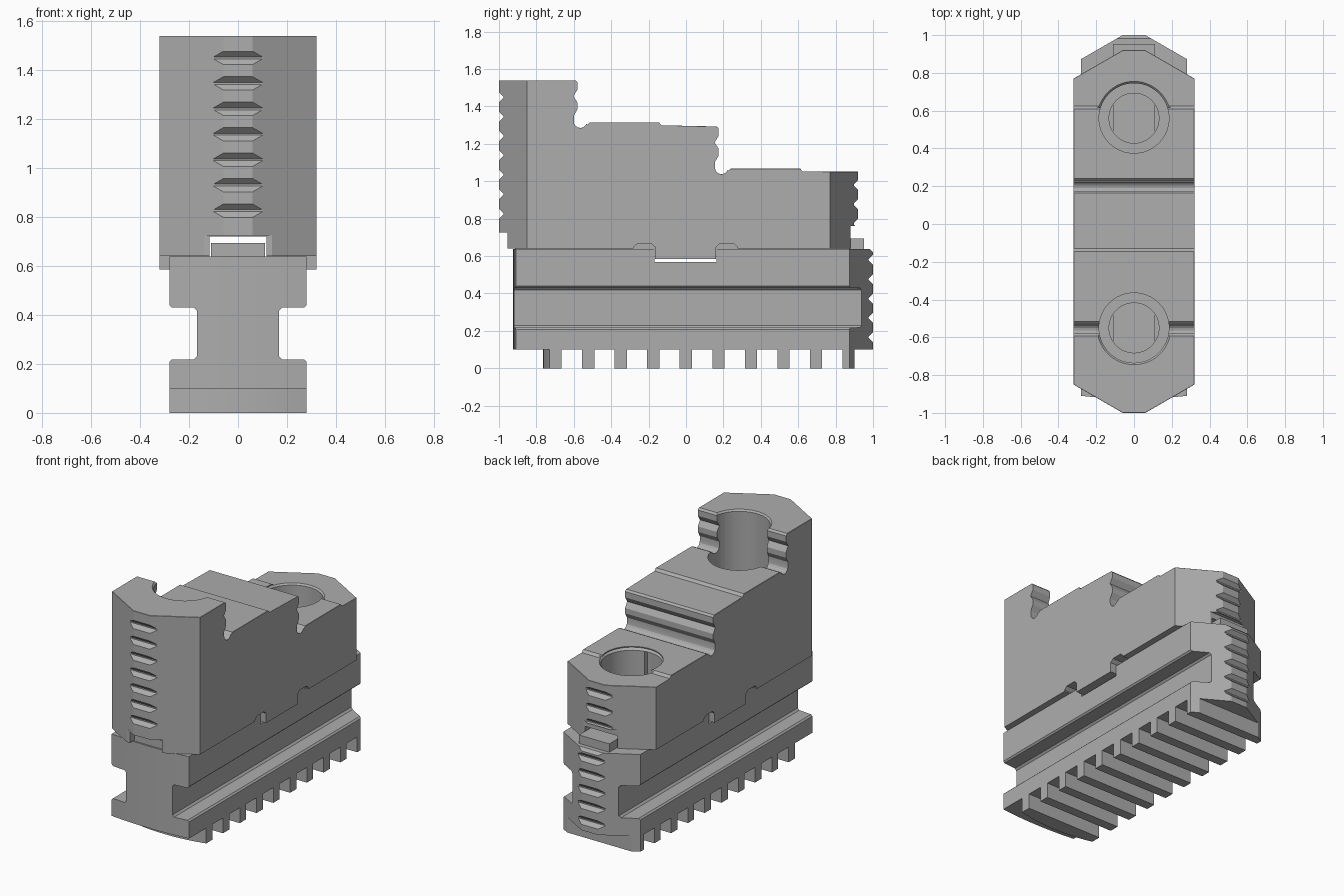
import bpy, bmesh, math
from mathutils import Vector

cube = bpy.data.objects.get("Cube")
if cube:
    bpy.data.objects.remove(cube)

steel = bpy.data.materials.new("steel_grey")
steel.use_nodes = True
GREY = (0.42, 0.42, 0.42, 1)
steel.diffuse_color = GREY
steel.node_tree.nodes["Principled BSDF"].inputs["Base Color"].default_value = GREY


def prism(name, pts, axis, lo, hi):
    """Extrude a 2D outline: axis x takes (y, z), y takes (x, z), z takes (x, y)."""
    place = {"x": lambda a, b, t: (t, a, b),
             "y": lambda a, b, t: (a, t, b),
             "z": lambda a, b, t: (a, b, t)}[axis]
    bm = bmesh.new()
    face = bm.faces.new([bm.verts.new(place(a, b, lo)) for a, b in pts])
    ext = bmesh.ops.extrude_face_region(bm, geom=[face])
    moved = [g for g in ext["geom"] if isinstance(g, bmesh.types.BMVert)]
    bmesh.ops.translate(bm, verts=moved, vec=Vector(place(0, 0, hi - lo)))
    bmesh.ops.recalc_face_normals(bm, faces=bm.faces)
    return finish(name, bm)


def finish(name, bm):
    me = bpy.data.meshes.new(name)
    bm.to_mesh(me)
    bm.free()
    me.materials.append(steel)
    ob = bpy.data.objects.new(name, me)
    bpy.context.scene.collection.objects.link(ob)
    return ob


def box(x, y, z):
    return prism("cutter", [(x[0], y[0]), (x[1], y[0]), (x[1], y[1]), (x[0], y[1])], "z", *z)


def cone(x, y, r1, r2, z1, z2):
    bm = bmesh.new()
    bmesh.ops.create_cone(bm, cap_ends=True, segments=64, radius1=r1, radius2=r2, depth=z2 - z1)
    bmesh.ops.translate(bm, verts=bm.verts, vec=(x, y, (z1 + z2) / 2))
    return finish("cutter", bm)


def combine(ob, tool, op="DIFFERENCE"):
    mod = ob.modifiers.new("cut", "BOOLEAN")
    mod.operation, mod.solver, mod.object = op, "EXACT", tool
    bpy.context.view_layer.objects.active = ob
    bpy.ops.object.modifier_apply(modifier=mod.name)
    bpy.data.objects.remove(tool)


def mirrored(half):
    """Close a half outline (x >= 0, bottom to top) across x = 0."""
    return half + [(-x, v) for x, v in reversed(half)]


def serrate(ob, y, inward, heights):
    """Cut horizontal V grooves into a nose face."""
    for z in heights:
        out = y - inward * 0.02
        tip = y + inward * 0.023
        combine(ob, prism("cutter", [(out, z - 0.047), (tip, z - 0.004), (tip, z + 0.004), (out, z + 0.047)],
                          "x", -0.5, 0.5))


# Top jaw: stepped side profile with ridged step faces and round relief grooves
profile = [(-1, 0.64), (-1, 1.54)]
for dy, dz in ((0, 0), (0.755, -0.247)):
    step = [(-0.592, 1.54), (-0.58, 1.528), (-0.58, 1.49), (-0.602, 1.455), (-0.58, 1.42),
            (-0.58, 1.385), (-0.6, 1.35)]
    for i in range(9):
        a = math.pi * (1 + i / 8)
        step.append((-0.565 + 0.035 * math.cos(a), 1.32 + 0.035 * math.sin(a)))
    step[-1] = (-0.527, 1.303)
    step += [(-0.515, 1.315), (-0.145, 1.315), (-0.13, 1.299)]
    profile += [(y + dy, z + dz) for y, z in step]
profile += [(0.92, 1.052), (0.92, 0.64), (0.16, 0.64), (0.16, 0.585), (-0.165, 0.585), (-0.165, 0.64)]
top_jaw = prism("top_jaw", profile, "x", -0.32, 0.32)

outline = mirrored([(0.06, -1), (0.32, -0.85), (0.32, 0.77), (0.06, 0.92)])
combine(top_jaw, prism("cutter", outline, "z", 0, 2), "INTERSECT")

# Chamfer along the outer top rim
bm = bmesh.new()
bm.from_mesh(top_jaw.data)
rim = []
for e in bm.edges:
    if len(e.link_faces) != 2:
        continue
    up, side = sorted((f.normal for f in e.link_faces), key=lambda n: -n.z)
    mid = (e.verts[0].co + e.verts[1].co) / 2
    if up.z > 0.9 and abs(side.z) < 0.1 and (abs(side.x) > 0.3 or abs(mid.y) > 0.9):
        rim.append(e)
bmesh.ops.bevel(bm, geom=rim, offset=0.012, segments=1, affect="EDGES", clamp_overlap=True)
bm.to_mesh(top_jaw.data)
bm.free()

# Counterbored screw holes with a chamfered mouth
for y, top in ((-0.55, 1.54), (0.56, 1.052)):
    combine(top_jaw, cone(0, y, 0.185, 0.185, 0.86, 1.7))
    combine(top_jaw, cone(0, y, 0.18, 0.205, top - 0.015, top + 0.01))
    combine(top_jaw, cone(0, y, 0.132, 0.132, 0.5, 0.95))

# Guide slot, nose undercuts and key reliefs on the underside
combine(top_jaw, box((-0.117, 0.117), (-1.2, 1.2), (0.5, 0.72)))
combine(top_jaw, box((-0.5, 0.5), (-1.2, -0.955), (0.5, 0.725)))
combine(top_jaw, box((-0.5, 0.5), (0.88, 1.2), (0.5, 0.76)))
for y0, y1 in ((-0.28, -0.165), (0.16, 0.275)):
    combine(top_jaw, prism("cutter", [(y0, 0.6), (y0, 0.648), (y0 + 0.022, 0.668), (y1 - 0.022, 0.668),
                                      (y1, 0.648), (y1, 0.6)], "x", -0.5, 0.5))
serrate(top_jaw, -1, 1, [1.45 - 0.104 * i for i in range(7)])
serrate(top_jaw, 0.92, -1, [0.98, 0.876, 0.772])

# Base jaw: grooved rail section with a pointed nose and faintly rounded heel
section = mirrored([(0.28, 0), (0.28, 0.208), (0.27, 0.218), (0.18, 0.218), (0.168, 0.23),
                    (0.168, 0.418), (0.18, 0.43), (0.27, 0.43), (0.28, 0.44), (0.28, 0.638)])
base_jaw = prism("base_jaw", section, "y", -0.94, 1.02)
heel = [(0.28 * i / 6, -0.925 + 0.015 * (i / 6) ** 2) for i in range(1, 7)]
plan = mirrored(heel + [(0.28, 0.873), (0.06, 1)])
combine(base_jaw, prism("cutter", plan, "z", -0.1, 0.9), "INTERSECT")
combine(base_jaw, prism("cutter", [(1.05, 0.57), (1.05, 0.7), (0.965, 0.7), (0.965, 0.655)], "x", -0.5, 0.5))

# Scroll teeth: gaps cut across the foot, leading tooth has a rounded front
for i in range(9):
    y = -0.61 + 0.174 * i
    combine(base_jaw, box((-0.5, 0.5), (y - 0.0545, y + 0.0545), (-0.1, 0.1)))
combine(base_jaw, box((-0.5, 0.5), (0.9, 1.2), (-0.1, 0.1)))
lead = [(0.3 * i / 6, -0.765 + 0.04 * (i / 6) ** 2) for i in range(6, 0, -1)]
combine(base_jaw, prism("cutter", mirrored([(0.3, -1.1)] + lead), "z", -0.1, 0.1))

# Guide tongue and cross keyway on top of the base
combine(base_jaw, box((-0.11, 0.11), (-0.915, 0.953), (0.6, 0.693)), "UNION")
combine(base_jaw, box((-0.5, 0.5), (-0.168, 0.163), (0.568, 0.9)))
serrate(base_jaw, 1, -1, [0.165 + 0.104 * i for i in range(5)])

# Smooth the bores while keeping machined edges crisp
for ob in (top_jaw, base_jaw):
    bpy.ops.object.select_all(action="DESELECT")
    ob.select_set(True)
    bpy.context.view_layer.objects.active = ob
    bpy.ops.object.shade_smooth_by_angle(angle=math.radians(20))
